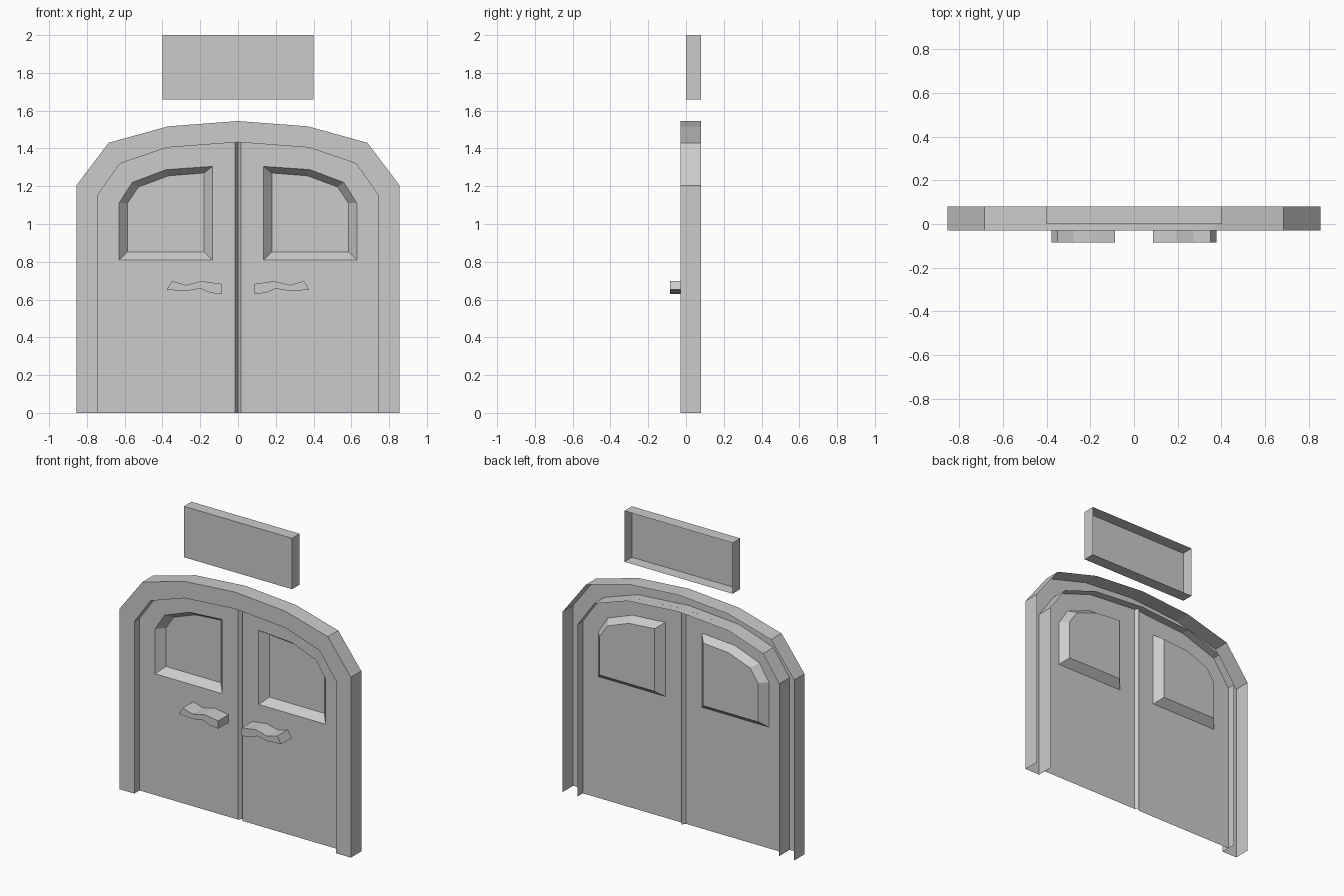
import bpy
import bmesh

if "Cube" in bpy.data.objects:
    bpy.data.objects.remove(bpy.data.objects["Cube"], do_unlink=True)

FRONT, DOOR, BACK = -0.03, 0.025, 0.08   # depth planes of the doorway

grey = bpy.data.materials.new("plain_grey")
grey.use_nodes = True
COLOUR = (0.6, 0.6, 0.6, 1)
grey.diffuse_color = COLOUR
grey.node_tree.nodes["Principled BSDF"].inputs["Base Color"].default_value = COLOUR


def finish(name, bm, mirrored=True):
    """Turn a bmesh into an object, mirrored across the middle if wanted."""
    mesh = bpy.data.meshes.new(name)
    bm.to_mesh(mesh)
    bm.free()
    mesh.materials.append(grey)
    obj = bpy.data.objects.new(name, mesh)
    bpy.context.collection.objects.link(obj)
    if mirrored:
        obj.modifiers.new("both_sides", "MIRROR").merge_threshold = 0.0005
    return obj


def row(bm, profile, y):
    return [bm.verts.new((x, y, z)) for x, z in profile]


def strip(bm, a, b, closed=False):
    """Quads between two matching rows of vertices."""
    n = len(a)
    for i in range(n if closed else n - 1):
        j = (i + 1) % n
        bm.faces.new((a[i], a[j], b[j], b[i]))


outer_arch = [(0.855, 0), (0.855, 1.205), (0.685, 1.43), (0.37, 1.517), (0, 1.545)]
inner_arch = [(0.745, 0), (0.745, 1.15), (0.625, 1.32), (0.375, 1.405), (0, 1.433)]

# Arched frame: a channel left open at the back
bm = bmesh.new()
rows = [row(bm, outer_arch, BACK), row(bm, outer_arch, FRONT),
        row(bm, inner_arch, FRONT), row(bm, inner_arch, BACK)]
for a, b in zip(rows, rows[1:]):
    strip(bm, a, b)
finish("arched_frame", bm)

# Door leaves with a sunken upper panel and a V groove where they meet
GROOVE, PANEL_DEPTH = 0.016, 0.05
panel_rim = [(0.63, 0.81), (0.63, 1.11), (0.56, 1.22), (0.38, 1.288), (0.135, 1.305), (0.135, 0.81)]
panel_floor = [(0.585, 0.852), (0.585, 1.11), (0.527, 1.196), (0.368, 1.255), (0.18, 1.27), (0.18, 0.852)]

bm = bmesh.new()
leaf = row(bm, inner_arch[:-1] + [(GROOVE, 1.432), (GROOVE, 0)], DOOR)
rim = row(bm, panel_rim, DOOR)
edges = [bm.edges.new((loop[i - 1], loop[i])) for loop in (leaf, rim) for i in range(len(loop))]
bmesh.ops.triangle_fill(bm, edges=edges, use_beauty=True)
for face in bm.faces:
    face.normal_update()
    if face.normal.y > 0:
        face.normal_flip()
floor = row(bm, panel_floor, DOOR + PANEL_DEPTH)
strip(bm, rim, floor, closed=True)
bm.faces.new(floor)
groove = row(bm, [(0, 0), (0, 1.433)], DOOR + 0.025)
strip(bm, [leaf[-1], leaf[-2]], groove)
finish("door_leaves", bm)

# Wavy door handles
handle = [(0.087, 0.63), (0.145, 0.635), (0.2, 0.658), (0.275, 0.645), (0.378, 0.652),
          (0.35, 0.698), (0.275, 0.677), (0.193, 0.698), (0.087, 0.683)]
bm = bmesh.new()
back, face = row(bm, handle, DOOR), row(bm, handle, -0.085)
strip(bm, back, face, closed=True)
bm.faces.new(face)
finish("door_handles", bm)

# Sign board above the arch, hollow at the back
sign = [(-0.4, 1.66), (0.4, 1.66), (0.4, 2), (-0.4, 2)]
bm = bmesh.new()
back, face = row(bm, sign, BACK), row(bm, sign, 0)
strip(bm, back, face, closed=True)
bm.faces.new(face)
finish("sign_board", bm, mirrored=False)
